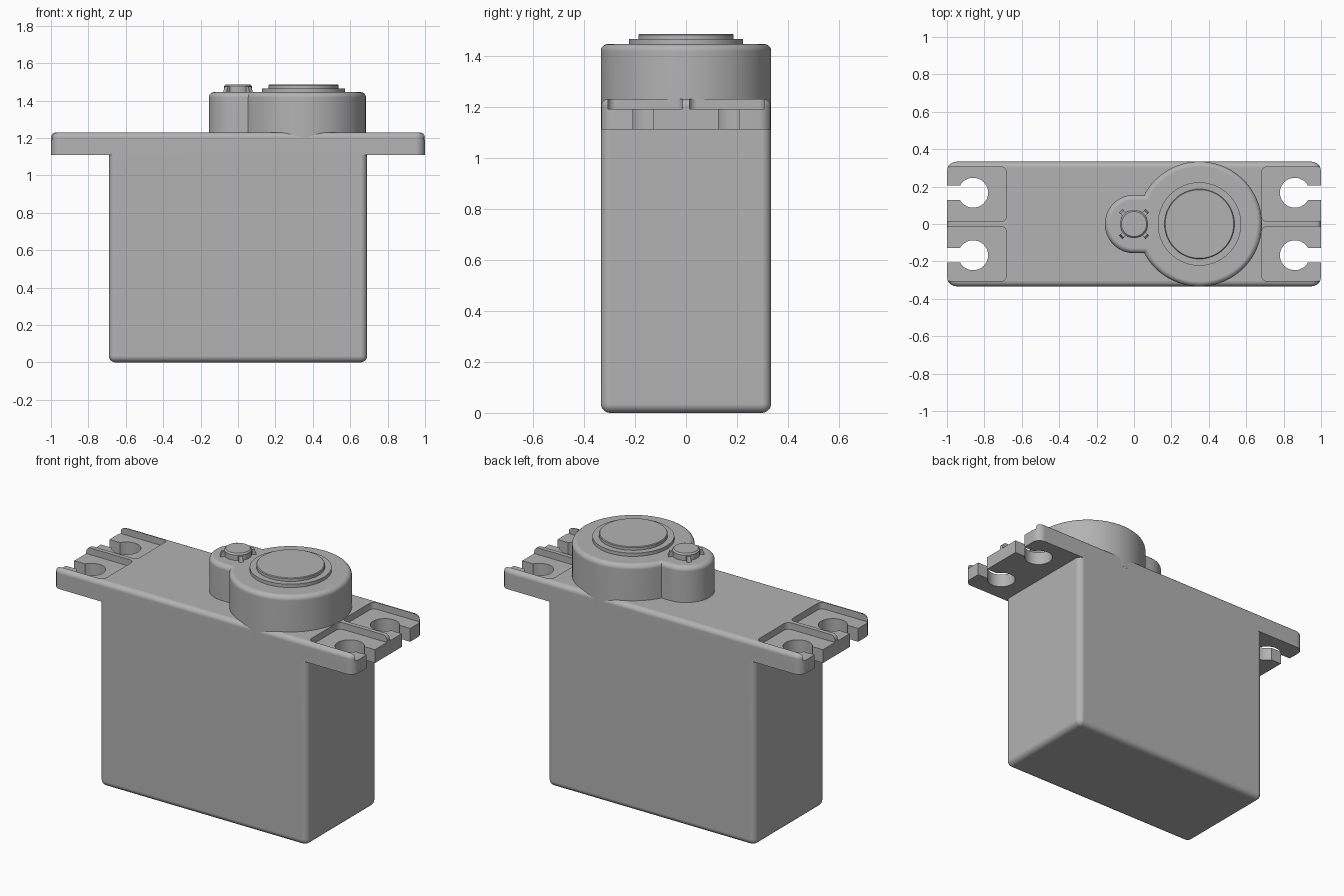
import bpy, bmesh, math
from mathutils import Matrix, Vector

if "Cube" in bpy.data.objects:
    bpy.data.objects.remove(bpy.data.objects["Cube"], do_unlink=True)

grey = bpy.data.materials.new("plain grey")
grey.use_nodes = True
grey.diffuse_color = (0.45, 0.45, 0.45, 1)
grey.node_tree.nodes["Principled BSDF"].inputs["Base Color"].default_value = grey.diffuse_color


def bevel(bm, rule, radius, segments=5):
    """Round every edge whose two ends satisfy the rule."""
    edges = [e for e in bm.edges if rule(e.verts[0].co, e.verts[1].co)]
    bmesh.ops.bevel(bm, geom=edges, offset=radius, segments=segments,
                    profile=0.5, affect='EDGES')


def prism(name, outline, z0, z1, corner=0, top=0, bottom=0, segments=5):
    """Extrude an outline upwards, then round its corners and rims."""
    bm = bmesh.new()
    base = bm.faces.new([bm.verts.new((x, y, z0)) for x, y in outline])
    side = bmesh.ops.extrude_face_region(bm, geom=[base])["geom"]
    for v in side:
        if isinstance(v, bmesh.types.BMVert):
            v.co.z = z1
    bmesh.ops.recalc_face_normals(bm, faces=bm.faces)
    if corner:
        bevel(bm, lambda a, b: abs(a.z - b.z) > 0.001, corner, segments)
    for radius, z in ((top, z1), (bottom, z0)):
        if radius:
            bevel(bm, lambda a, b: abs(a.z - z) < 1e-5 and abs(b.z - z) < 1e-5,
                  radius, segments)
    bmesh.ops.recalc_face_normals(bm, faces=bm.faces)
    mesh = bpy.data.meshes.new(name)
    bm.to_mesh(mesh)
    bm.free()
    mesh.materials.append(grey)
    ob = bpy.data.objects.new(name, mesh)
    bpy.context.collection.objects.link(ob)
    return ob


def rect(x0, x1, y0, y1):
    return [(x0, y0), (x1, y0), (x1, y1), (x0, y1)]


def arc(cx, cy, r, start, end, n):
    angles = [start + (end - start) * i / n for i in range(n + 1)]
    return [(cx + r * math.cos(a), cy + r * math.sin(a)) for a in angles]


def circle(cx, cy, r, n=64):
    return arc(cx, cy, r, 0, math.tau, n)[:-1]


def activate(ob):
    bpy.ops.object.select_all(action='DESELECT')
    ob.select_set(True)
    bpy.context.view_layer.objects.active = ob


def combine(ob, other, operation):
    """Apply a boolean and discard the helper."""
    activate(ob)
    mod = ob.modifiers.new("combine", 'BOOLEAN')
    mod.operation, mod.solver, mod.object = operation, 'EXACT', other
    bpy.ops.object.modifier_apply(modifier=mod.name)
    bpy.data.objects.remove(other, do_unlink=True)


def finish(ob):
    activate(ob)
    bpy.ops.object.shade_smooth_by_angle(angle=math.radians(32))
    mod = ob.modifiers.new("flat face normals", 'WEIGHTED_NORMAL')
    mod.keep_sharp = True


# Case with its mounting flange
half_y = 0.333
flange_z, deck_z, pocket_z = 1.11, 1.23, 1.19
case = prism("case", rect(-1, 1, -half_y, half_y), flange_z, deck_z,
             corner=0.05, top=0.028)
body = prism("body", rect(-0.69, 0.69, -half_y, half_y), 0, flange_z,
             corner=0.035, bottom=0.035)
combine(case, body, 'UNION')

# Pockets, screw holes and open slots in both ears
for sx in (-1, 1):
    for sy in (-1, 1):
        xs = sorted((sx * 0.682, sx * 1.2))
        ys = sorted((sy * 0.013, sy * 0.306))
        pocket = prism("pocket_cutter", rect(*xs, *ys), pocket_z, 1.4, corner=0.03)
        combine(case, pocket, 'DIFFERENCE')
        cx, cy = sx * 0.86, sy * 0.167
        hole = prism("hole_cutter", circle(cx, cy, 0.08, 40), 1.0, 1.4)
        combine(case, hole, 'DIFFERENCE')
        slot = prism("slot_cutter", rect(*sorted((cx, sx * 1.2)), cy - 0.04, cy + 0.04),
                     1.0, 1.4)
        combine(case, slot, 'DIFFERENCE')
finish(case)

# Gear housing: a large drum merging into a small round lobe
big_x, big_r, small_r, roof_z = 0.35, 0.334, 0.156, 1.445
meet = math.pi - math.asin(small_r / big_r)
outline = arc(big_x, 0, big_r, -meet, meet, 72)
outline += arc(0, 0, small_r, math.pi / 2, math.pi * 1.5, 32)
finish(prism("gear_housing", outline, 1.16, roof_z, top=0.028))

# Stepped output discs
finish(prism("output_collar", circle(big_x, 0, 0.223), roof_z - 0.02, 1.465))
finish(prism("output_disc", circle(big_x, 0, 0.187), roof_z - 0.02, 1.485, top=0.004, segments=1))

# Small pin with four diagonal fins
finish(prism("pin", circle(0, 0, 0.075, 40), roof_z - 0.02, 1.485, top=0.008, segments=1))
for i in range(4):
    fin = prism("pin_fin", rect(0.05, 0.105, -0.012, 0.012), roof_z - 0.02, 1.475)
    for v in fin.data.vertices:
        if v.co.z > roof_z and v.co.x > 0.1:
            v.co.x -= 0.015
    fin.data.transform(Matrix.Rotation(math.pi / 4 + i * math.pi / 2, 4, 'Z'))
    finish(fin)
